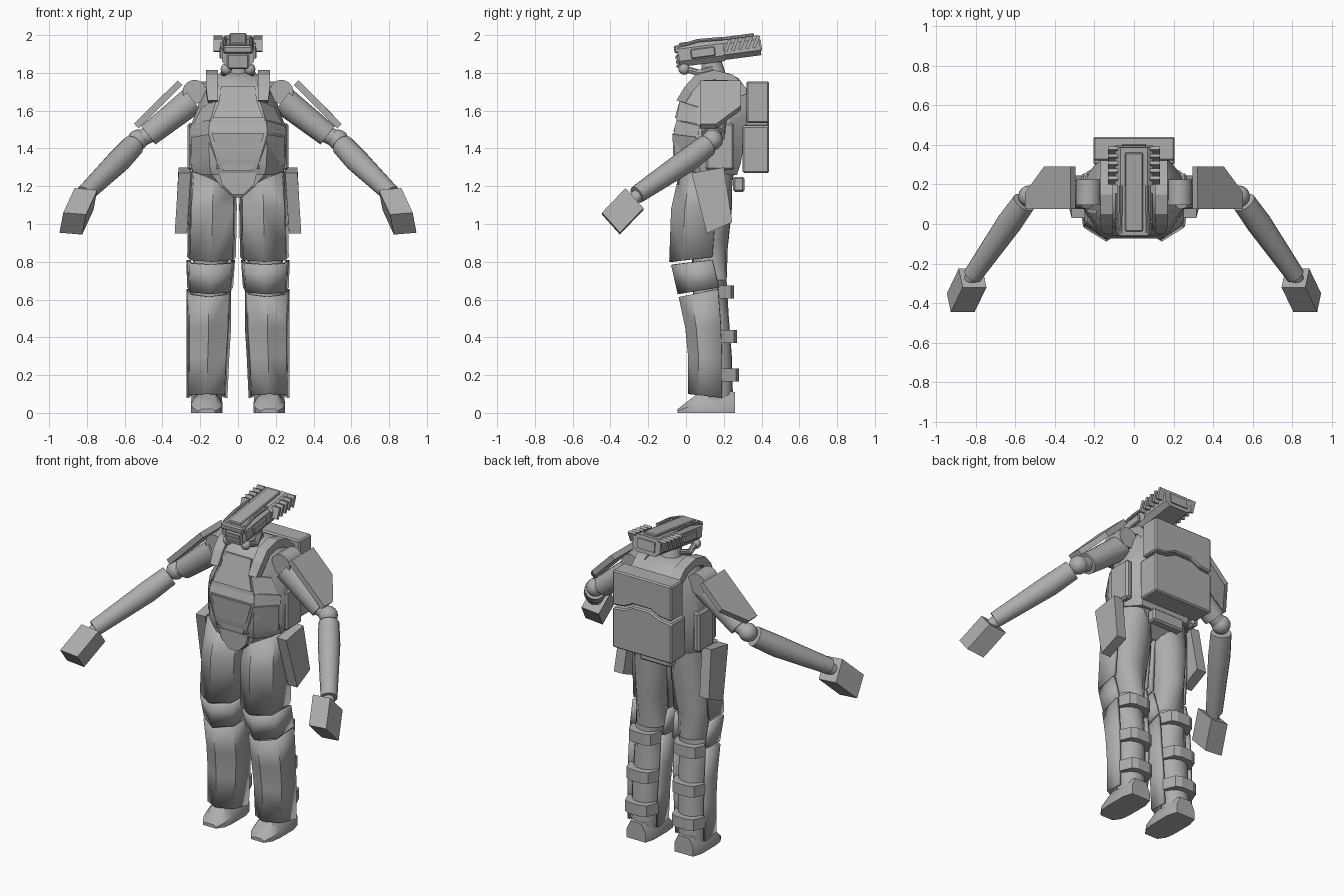
import bpy, bmesh, math
from mathutils import Vector, Matrix

if "Cube" in bpy.data.objects:
    bpy.data.objects.remove(bpy.data.objects["Cube"])

GREY = bpy.data.materials.new("armour grey")
GREY.diffuse_color = (0.42, 0.42, 0.42, 1)
GREY.use_nodes = True
GREY.node_tree.nodes["Principled BSDF"].inputs["Base Color"].default_value = GREY.diffuse_color
HEAD = Matrix.Translation((0, 0.07, 1.905)) @ Matrix.Rotation(math.radians(7.5), 4, 'X')


def finish(name, bm, mirror=False, xf=None, smooth=False, bevel=0, shell=0):
    if xf is not None:
        bm.transform(xf)
    bmesh.ops.recalc_face_normals(bm, faces=bm.faces)
    me = bpy.data.meshes.new(name)
    bm.to_mesh(me)
    bm.free()
    me.materials.append(GREY)
    if smooth:
        for p in me.polygons:
            p.use_smooth = True
        me.set_sharp_from_angle(angle=math.radians(35))
    ob = bpy.data.objects.new(name, me)
    bpy.context.collection.objects.link(ob)
    if shell:
        ob.modifiers.new("shell", 'SOLIDIFY').thickness = shell
    if bevel:
        m = ob.modifiers.new("bevel", 'BEVEL')
        m.width, m.segments = bevel, 1
    if mirror:
        ob.modifiers.new("mirror", 'MIRROR')
    return ob


def loft(name, rings, closed=True, **kw):
    """Skin a list of equal-length point rings; cap the ends when closed."""
    bm = bmesh.new()
    vs = [[bm.verts.new(p) for p in r] for r in rings]
    n = len(rings[0])
    for a, b in zip(vs, vs[1:]):
        for i in range(n if closed else n - 1):
            j = (i + 1) % n
            bm.faces.new((a[i], a[j], b[j], b[i]))
    if closed:
        bm.faces.new(vs[0])
        bm.faces.new(vs[-1])
    return finish(name, bm, **kw)


def box(name, c, size, rot=0, **kw):
    bm = bmesh.new()
    m = Matrix.Translation(c) @ Matrix.Rotation(rot, 4, 'X') @ Matrix.Diagonal((*size, 1))
    bmesh.ops.create_cube(bm, size=1, matrix=m)
    return finish(name, bm, **kw)


def ball(name, c, r, **kw):
    bm = bmesh.new()
    bmesh.ops.create_uvsphere(bm, u_segments=16, v_segments=10, radius=r, matrix=Matrix.Translation(c))
    return finish(name, bm, smooth=True, **kw)


def tube(name, stops, n=16, **kw):
    """Round limb through (point, radius) stops."""
    pts = [Vector(p) for p, r in stops]
    rings = []
    for i, (p, r) in enumerate(stops):
        d = pts[min(i + 1, len(pts) - 1)] - pts[max(i - 1, 0)]
        q = d.to_track_quat('Z', 'Y')
        rings.append([pts[i] + q @ Vector((r * math.cos(t), r * math.sin(t), 0))
                      for t in (math.tau * k / n for k in range(n))])
    return loft(name, rings, smooth=True, **kw)


def prism(name, pts, y0, y1, **kw):
    return loft(name, [[(x, y0, z) for x, z in pts], [(x, y1, z) for x, z in pts]], **kw)


# torso vest: (z, half width, front y, back y)
VEST = [(1.26, .235, -.04, .27), (1.32, .252, -.065, .29), (1.5, .258, -.06, .32), (1.6, .22, -.04, .33),
        (1.7, .19, -.005, .33), (1.77, .145, .04, .28), (1.8, .09, .09, .22)]


def vest_ring(z, h, f, b):
    half = [(.6 * h, f), (h, f + .38 * (b - f)), (h, f + .75 * (b - f)), (.7 * h, b)]
    return [(x, y, z) for x, y in half] + [(-x, y, z) for x, y in reversed(half)]


def vest_y(x, z):
    for a, b in zip(VEST, VEST[1:]):
        if z <= b[0]:
            break
    t = (z - a[0]) / (b[0] - a[0])
    h, f, k = [p + (q - p) * t for p, q in zip(a[1:], b[1:])]
    return f + .38 * (k - f) * max(0, (abs(x) - .6 * h) / (.4 * h))


def plate(name, pts, mirror=False, out=.012):
    loft(name, [[(x, vest_y(x, z) - out, z) for x, z in pts],
                [(x, vest_y(x, z) + .01, z) for x, z in pts]], mirror=mirror)


loft("vest", [vest_ring(*v) for v in VEST], smooth=True)
plate("chest_plate", [(-.09, 1.73), (.09, 1.73), (.1, 1.65), (.135, 1.56), (-.135, 1.56), (-.1, 1.65)])
plate("chest_band", [(-.15, 1.55), (.15, 1.55), (.155, 1.49), (-.155, 1.49)], out=.008)
plate("belly_plate", [(-.14, 1.48), (.14, 1.48), (.075, 1.28), (-.075, 1.28)])
plate("side_chest_plate", [(.115, 1.65), (.19, 1.62), (.235, 1.53), (.15, 1.55)], True)
plate("side_band", [(.158, 1.545), (.245, 1.52), (.25, 1.47), (.158, 1.485)], True, .008)
plate("side_belly_plate", [(.155, 1.475), (.245, 1.46), (.245, 1.31), (.1, 1.29)], True)
box("flank_panel", (.245, .18, 1.41), (.045, .15, .25), mirror=True, bevel=.012)

# shoulder harness straps running front to back
path = [(-.05, 1.655), (-.005, 1.73), (.05, 1.79), (.15, 1.815), (.25, 1.79), (.34, 1.7)]
rings = []
for i, (y, z) in enumerate(path):
    d = Vector((.15 - y, 1.6 - z)).normalized() * .05
    w = .17 if i else .16
    rings.append([(.105, y, z), (w, y, z), (w, y + d.x, z + d.y), (.105, y + d.x, z + d.y)])
loft("shoulder_strap", rings, mirror=True)

# pelvis, belt and rear pouch
loft("pelvis", [[(s * x, y, z) for s, x, y in
                 ((1, a, f), (1, b, .1), (1, a, k), (-1, a, k), (-1, b, .1), (-1, a, f))]
                for z, a, b, f, k in ((1.14, .02, .06, .02, .17), (1.2, .09, .17, -.02, .24), (1.29, .16, .23, -.035, .26))])
prism("groin_plate", [(-.1, 1.27), (.1, 1.27), (.085, 1.21), (.03, 1.155), (-.03, 1.155), (-.085, 1.21)], -.045, .05)
box("rear_pouch", (0, .28, 1.21), (.22, .06, .08), bevel=.01)

# backpack in two halves with a stepped seam
for nm, edge, seam, y0, y1 in (("upper_pack", 1.755, 1.535, .32, .44), ("lower_pack", 1.27, 1.52, .3, .44)):
    pts = [(-.205, edge), (.205, edge), (.205, seam), (.12, seam + .01), (.06, seam + .04),
           (-.06, seam + .04), (-.12, seam + .01), (-.205, seam)]
    prism(nm, pts, y0, y1, bevel=.008)

# legs
tube("leg", [((.125, .13, 1.29), .12), ((.13, .13, 1.1), .115), ((.14, .125, .9), .1), ((.15, .125, .7), .092),
             ((.155, .135, .5), .092), ((.16, .155, .3), .088), ((.165, .17, .05), .08)], mirror=True)


def guard(name, levels):
    """Ridged U-shaped armour shell: inner x, outer x, front y and z, back y and z, inner drop."""
    rings = []
    for xi, xo, yf, zf, yb, zb, drop in levels:
        prof = [(xi, 1), (xi + .015, .3), ((xi + xo) / 2, 0), (xo - .015, .3), (xo, 1)]
        rings.append([(x, yf + (yb - yf) * t, zf + (zb - zf) * t - drop * max(0, (xo - .06 - x) / (xo - xi)))
                      for x, t in prof])
    bm_kw = dict(closed=False, mirror=True, smooth=True)
    ob = loft(name, rings, shell=.018, **bm_kw)
    ob.modifiers["shell"].offset = 0


guard("thigh_guard", [(.02, .24, -.035, 1.27, .17, 1.28, .16), (.015, .255, -.07, 1.08, .16, 1.1, 0),
                      (.02, .26, -.08, .8, .14, .825, 0)])
guard("knee_guard", [(.025, .265, -.07, .785, .14, .81, 0), (.035, .26, -.035, .63, .175, .665, 0)])
guard("shin_guard", [(.045, .265, -.03, .615, .17, .655, 0), (.045, .265, .005, .45, .185, .46, 0),
                     (.055, .265, .02, .3, .19, .3, 0), (.065, .265, .02, .1, .19, .08, 0)])
for i, (y, z, cx) in enumerate(((.253, .64, .155), (.27, .405, .16), (.28, .2, .163))):
    sec = [(cx - .105, y - .09), (cx - .075, y - .015), (cx - .04, y), (cx + .04, y), (cx + .075, y - .015), (cx + .105, y - .09)]
    loft(f"calf_strap_{i + 1}", [[(a, b, z + s * .035) for a, b in sec] for s in (-1, 1)], mirror=True)

# boots lofted from toe to heel
rings = []
for y, w, h in ((-.045, .045, .02), (0, .075, .055), (.06, .083, .1), (.2, .083, .12), (.26, .065, .11)):
    rings.append([(.166 + a * w, y, b * h) for a, b in ((-1, 0), (-1, .5), (-.6, 1), (.6, 1), (1, .5), (1, 0))])
loft("boot", rings, mirror=True, smooth=True)

# hip holsters
hol = [(.03, 1.27, .0), (.2, 1.3, .0), (.245, 1.01, .015), (.11, .95, .02)]
loft("hip_holster", [[(x + dx, y, z) for y, z, dx in hol] for x in (.25, .315)], mirror=True)

# arms
tube("shoulder_joint", [((.23, .095, 1.7), .063), ((.23, .225, 1.7), .063)], n=20, mirror=True)
tube("upper_arm", [((.24, .15, 1.655), .075), ((.475, .145, 1.47), .062)], mirror=True)
ball("elbow", (.53, .14, 1.445), .055, mirror=True)
tube("elbow_link", [((.46, .145, 1.48), .045), ((.54, .14, 1.44), .045)], mirror=True)
tube("forearm", [((.555, .11, 1.415), .06), ((.63, .005, 1.335), .064), ((.815, -.26, 1.155), .048)], mirror=True)
tube("wrist", [((.8, -.24, 1.165), .035), ((.835, -.3, 1.11), .035)], mirror=True)
pad = [(0, .075), (0, .29), (.19, .29), (.325, .16), (.325, .075)]
loft("shoulder_pad", [[(.32 + .707 * u - t, y, 1.76 - .707 * u - t) for u, y in pad] for t in (0, .024)], mirror=True)
bm = bmesh.new()
m = Matrix(((.06, .02, -.12, .845), (-.125, .095, 0, -.335), (-.13, -.106, -.01, 1.067), (0, 0, 0, 1)))
bmesh.ops.create_cube(bm, size=1, matrix=m)
finish("hand", bm, mirror=True)

# neck and breathing filters
tube("neck", [((0, .15, 1.76), .07), ((0, .13, 1.88), .05)])
ball("filter", (.062, -.01, 1.82), .03, mirror=True)
tube("filter_hose", [((.062, 0, 1.82), .018), ((.075, .07, 1.8), .018), ((.05, .14, 1.82), .018)], n=10, mirror=True)

# helmet, built level and then tilted
sec = [(-.06, -.06), (.06, -.06), (.085, -.03), (.085, .035), (.06, .058), (-.06, .058), (-.085, .035), (-.085, -.03)]
prism("helmet_front", sec, -.11, .13, xf=HEAD)
box("brow", (0, -.11, .035), (.155, .04, .042), xf=HEAD, bevel=.008)
box("face_mask", (0, -.105, -.03), (.115, .035, .08), xf=HEAD, bevel=.008)
for i in range(3):
    box(f"mask_slat_{i + 1}", (0, -.122, -.055 + i * .024), (.095, .012, .014), xf=HEAD)
prism("helmet_rear", [(x * 1.12, z * .9) for x, z in sec], .13, .325, xf=HEAD)
box("helmet_spine", (0, .1, .058), (.09, .4, .018), xf=HEAD, bevel=.005)
box("rear_vent", (0, .322, 0), (.12, .02, .06), xf=HEAD)
for i in range(5):
    box(f"side_fin_{i + 1}", (.106, .155 + i * .038, .02), (.05, .018, .068), rot=-.5, mirror=True, xf=HEAD)
tube("helmet_cable", [((.07, -.1, .05), .009), ((.068, 0, .066), .009), ((.068, .13, .06), .009)], n=8, mirror=True, xf=HEAD)
box("ear_panel", (.088, .02, 0), (.018, .13, .05), mirror=True, xf=HEAD, bevel=.005)
